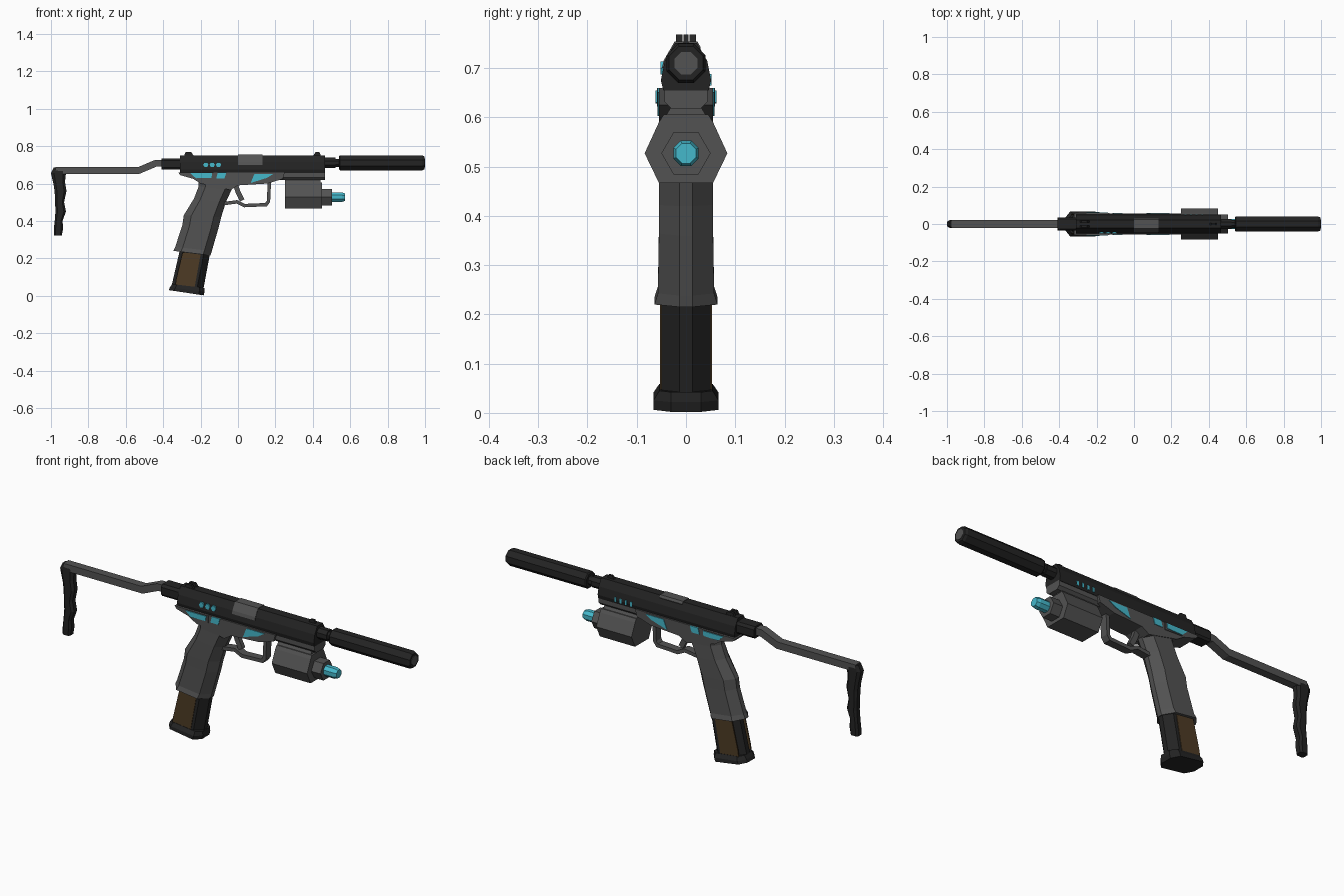
import bpy, bmesh, math
from mathutils import Vector


def material(name, color):
    m = bpy.data.materials.new(name)
    m.diffuse_color = (*color, 1)
    return m


BLACK = material("black", (0.017, 0.017, 0.017))
GREY = material("grey", (0.085, 0.085, 0.085))
CYAN = material("cyan", (0.06, 0.48, 0.60))
BRONZE = material("bronze", (0.075, 0.044, 0.018))


def loft(name, rings, mat):
    """Skin a list of equal-length vertex rings and cap both ends."""
    bm = bmesh.new()
    vs = [[bm.verts.new(p) for p in r] for r in rings]
    n = len(vs[0])
    for a, b in zip(vs, vs[1:]):
        for i in range(n):
            bm.faces.new((a[i], a[(i + 1) % n], b[(i + 1) % n], b[i]))
    bm.faces.new(vs[0])
    bm.faces.new(vs[-1])
    bmesh.ops.recalc_face_normals(bm, faces=bm.faces)
    me = bpy.data.meshes.new(name)
    bm.to_mesh(me)
    bm.free()
    me.materials.append(mat)
    ob = bpy.data.objects.new(name, me)
    bpy.context.collection.objects.link(ob)
    return ob


def plate(name, pts, y0, y1, mat):
    """Side profile (x, z) extruded along y."""
    return loft(name, [[(x, y, z) for x, z in pts] for y in (y0, y1)], mat)


def both_sides(name, pts, y0, y1, mat):
    plate(name + "_right", pts, -y0, -y1, mat)
    plate(name + "_left", pts, y0, y1, mat)


def bar(name, section, x0, x1, mat):
    """Symmetric half section (y, z) extruded along x."""
    full = section + [(-y, z) for y, z in reversed(section)]
    return loft(name, [[(x, y, z) for y, z in full] for x in (x0, x1)], mat)


def turned(name, steps, z, mat, n=8, turn=0.5):
    """Faceted round part along x from (x, radius) steps."""
    ang = [2 * math.pi * (i + turn) / n for i in range(n)]
    return loft(name, [[(x, r * math.cos(a), z + r * math.sin(a)) for a in ang]
                       for x, r in steps], mat)


def handle(name, levels, mat, nose=0.013, t=0.2):
    """Chamfered column; each level is back x, back z, front x, front z, half width."""
    rings = []
    for bx, bz, fx, fz, w in levels:
        half = [(0, nose), (t, w), (1 - t, w), (1, nose)]
        full = half + [(s, -y) for s, y in reversed(half)]
        rings.append([(bx + (fx - bx) * s, y, bz + (fz - bz) * s) for s, y in full])
    return loft(name, rings, mat)


def strap(name, path, half, w, mat):
    """Flat bent strap following an (x, z) path."""
    p = [Vector(q) for q in path]
    rings = []
    for i, q in enumerate(p):
        d0 = (q - p[i - 1]).normalized() if i else (p[1] - q).normalized()
        d1 = (p[i + 1] - q).normalized() if i < len(p) - 1 else d0
        d = (d0 + d1).normalized()
        nrm = Vector((-d.y, d.x)) * half / max(d.dot(d0), 0.5)
        a, b = q + nrm, q - nrm
        rings.append([(a.x, -w, a.y), (a.x, w, a.y), (b.x, w, b.y), (b.x, -w, b.y)])
    return loft(name, rings, mat)


# Slide, ejection port and sights
bar("slide", [(0.046, 0.655), (0.051, 0.675), (0.043, 0.715), (0.022, 0.751)], -0.31, 0.465, BLACK)
port = [(-0.049, 0.70), (-0.045, 0.716), (-0.023, 0.754), (0.023, 0.754), (0.03, 0.742), (0.02, 0.71)]
loft("ejection_port", [[(x, y, z) for y, z in port] for x in (0.0, 0.13)], GREY)
for s in (-1, 1):
    plate(f"rear_sight_{s}", [(-0.29, 0.745), (-0.28, 0.768), (-0.25, 0.768), (-0.235, 0.745)],
          s * 0.007, s * 0.02, BLACK)
plate("front_sight", [(0.40, 0.745), (0.415, 0.768), (0.435, 0.768), (0.445, 0.745)], -0.005, 0.005, BLACK)

# Barrel and suppressor
turned("barrel", [(0.45, 0.03), (0.52, 0.03), (0.52, 0.024), (0.55, 0.024)], 0.71, BLACK)
turned("suppressor", [(0.54, 0.038), (0.545, 0.043), (0.985, 0.043), (0.998, 0.037)], 0.71, BLACK)
turned("muzzle_disc", [(0.99, 0.025), (1.0, 0.025)], 0.71, GREY)

# Frame, dust cover and accessory mount
plate("frame", [(-0.32, 0.66), (0.25, 0.66), (0.24, 0.625), (0.16, 0.60), (0.0, 0.59),
                (-0.04, 0.565), (-0.20, 0.60), (-0.24, 0.625), (-0.31, 0.645)], -0.055, 0.055, GREY)
bar("dust_cover", [(0.03, 0.618), (0.044, 0.632), (0.044, 0.66)], 0.2, 0.465, GREY)
bar("accessory_rail", [(0.04, 0.58), (0.04, 0.605), (0.028, 0.625)], 0.25, 0.44, GREY)

# Grip and magazine
handle("grip", [(-0.21, 0.62, -0.03, 0.60, 0.052), (-0.21, 0.585, -0.035, 0.565, 0.052),
                (-0.235, 0.52, -0.065, 0.50, 0.054), (-0.29, 0.43, -0.09, 0.42, 0.055),
                (-0.297, 0.38, -0.105, 0.36, 0.055), (-0.335, 0.262, -0.14, 0.238, 0.057),
                (-0.345, 0.24, -0.147, 0.215, 0.064)], GREY)
handle("magazine", [(-0.305, 0.27, -0.145, 0.25, 0.05), (-0.358, 0.04, -0.188, 0.02, 0.05)], BLACK)
handle("magazine_base", [(-0.352, 0.062, -0.18, 0.042, 0.054), (-0.364, 0.045, -0.178, 0.022, 0.066),
                         (-0.37, 0.03, -0.184, 0.002, 0.066)], BLACK, 0.03, 0.15)
both_sides("magazine_panel", [(-0.296, 0.232), (-0.20, 0.22), (-0.232, 0.045), (-0.335, 0.057),
                              (-0.33, 0.09)], 0.047, 0.0525, BRONZE)

# Trigger and guard
strap("trigger_guard", [(-0.08, 0.492), (-0.005, 0.502), (0.035, 0.482), (0.15, 0.487),
                        (0.163, 0.505), (0.168, 0.61)], 0.009, 0.02, GREY)
strap("trigger", [(-0.015, 0.60), (0.0, 0.555), (0.022, 0.51)], 0.013, 0.011, GREY)

# Laser module under the barrel
hexa = [(0.055, 0.467), (0.084, 0.527), (0.055, 0.59), (0.045, 0.606)]
bar("laser_body", hexa, 0.25, 0.45, GREY)
turned("laser_collar", [(0.44, 0.05), (0.502, 0.05)], 0.527, GREY, 6, 0)
turned("laser_tip", [(0.495, 0.028), (0.555, 0.028), (0.572, 0.022)], 0.527, CYAN)

# Stock: socket, bent rod and wavy butt
bar("stock_socket", [(0.028, 0.675), (0.036, 0.685), (0.036, 0.722), (0.026, 0.735)], -0.41, -0.30, BLACK)
strap("stock_rod", [(-0.40, 0.708), (-0.44, 0.708), (-0.53, 0.67), (-0.975, 0.67)], 0.018, 0.021, GREY)
handle("stock_butt", [(-0.985, 0.685, -0.925, 0.68, 0.02), (-1.0, 0.655, -0.92, 0.655, 0.022),
                      (-0.985, 0.59, -0.925, 0.61, 0.022), (-0.98, 0.55, -0.917, 0.56, 0.022),
                      (-0.978, 0.50, -0.93, 0.50, 0.022), (-0.976, 0.45, -0.92, 0.45, 0.022),
                      (-0.98, 0.40, -0.938, 0.40, 0.022), (-0.985, 0.355, -0.935, 0.36, 0.022),
                      (-0.985, 0.322, -0.942, 0.322, 0.02)], BLACK, 0.012)

# Cyan accents
both_sides("rear_accent_base", [(-0.32, 0.66), (-0.13, 0.66), (-0.13, 0.622), (-0.23, 0.626)], 0.05, 0.0585, GREY)
both_sides("rear_accent", [(-0.255, 0.655), (-0.138, 0.655), (-0.142, 0.63), (-0.225, 0.628)], 0.054, 0.062, CYAN)
both_sides("middle_accent", [(-0.108, 0.66), (-0.062, 0.66), (-0.072, 0.628), (-0.116, 0.628)], 0.053, 0.058, CYAN)
both_sides("front_accent", [(0.088, 0.652), (0.19, 0.652), (0.155, 0.63), (0.068, 0.603)], 0.053, 0.058, CYAN)
for i in range(3):
    x, r = -0.172 + i * 0.034, 0.014
    plate(f"slide_dot_{i}", [(x - r, 0.70), (x - r / 2, 0.713), (x + r / 2, 0.713), (x + r, 0.70),
                             (x + r / 2, 0.687), (x - r / 2, 0.687)], -0.043, -0.0515, CYAN)
for i in range(4):
    x = 0.27 + i * 0.03
    plate(f"left_mark_{i}", [(x, 0.665), (x + 0.01, 0.665), (x + 0.01, 0.688), (x, 0.688)], 0.045, 0.052, CYAN)
